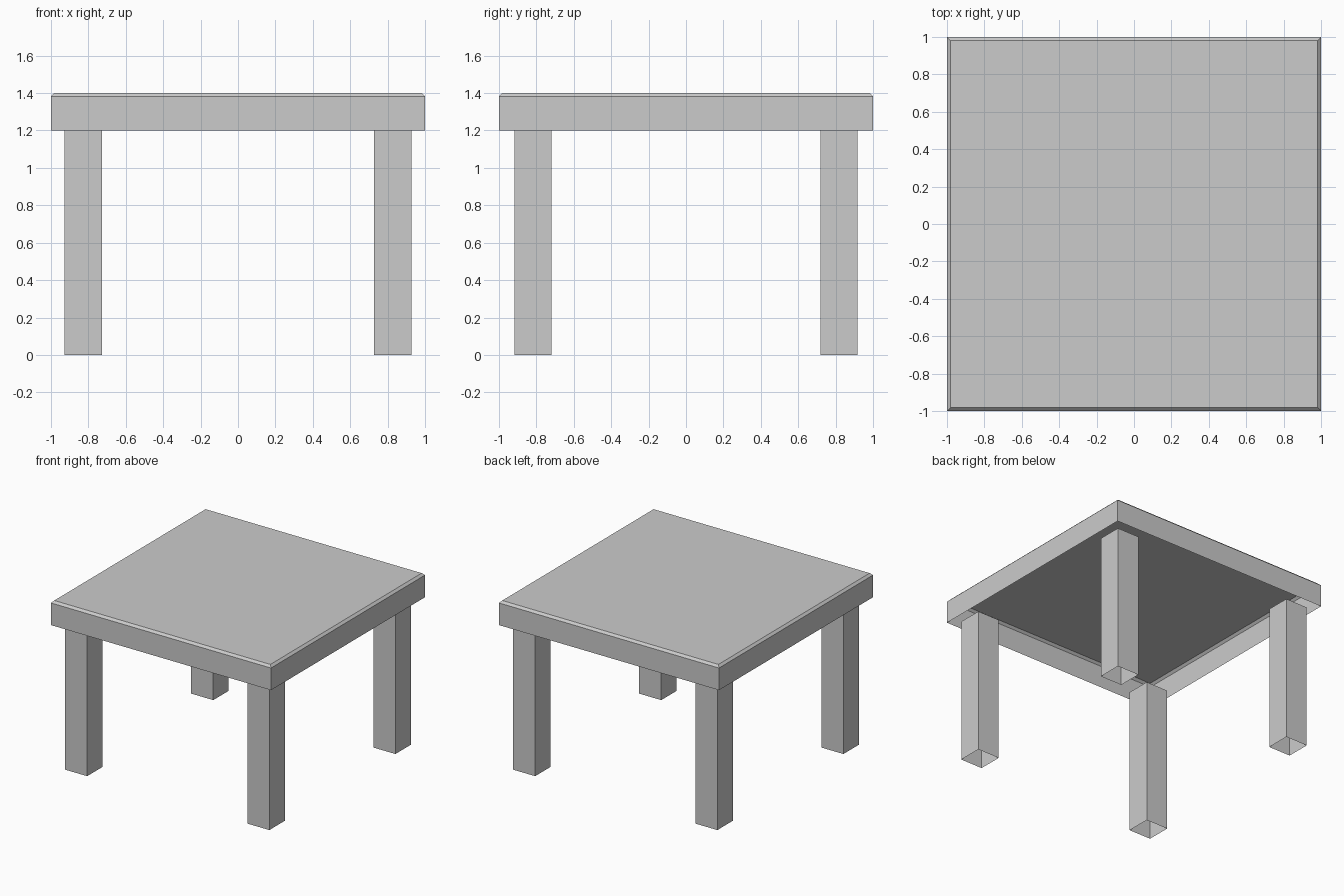
import bpy

if "Cube" in bpy.data.objects:
    bpy.data.objects.remove(bpy.data.objects["Cube"])

def lofted_box(name, rings, cap_top=False, centre=(0, 0)):
    """Square tube through (half_width, z) rings, open below."""
    cx, cy = centre
    corners = [(-1, -1), (1, -1), (1, 1), (-1, 1)]
    verts = [(cx + sx * h, cy + sy * h, z) for h, z in rings for sx, sy in corners]
    faces = []
    for r in range(len(rings) - 1):
        a, b = r * 4, r * 4 + 4
        faces += [(a + i, a + (i + 1) % 4, b + (i + 1) % 4, b + i) for i in range(4)]
    if cap_top:
        n = len(verts)
        faces.append((n - 4, n - 3, n - 2, n - 1))
    mesh = bpy.data.meshes.new(name)
    mesh.from_pydata(verts, [], faces)
    obj = bpy.data.objects.new(name, mesh)
    bpy.context.collection.objects.link(obj)
    return obj

# Table top: thin shell, open underneath, with a chamfered upper edge
lofted_box("table_top", [(1.0, 1.2), (1.0, 1.382), (0.982, 1.4)], cap_top=True)

# Four open-ended square legs
for y_name, sy in (("front", -1), ("back", 1)):
    for x_name, sx in (("left", -1), ("right", 1)):
        lofted_box(f"{y_name}_{x_name}_leg", [(0.1, 0.0), (0.1, 1.2)],
                   centre=(sx * 0.828, sy * 0.818))
